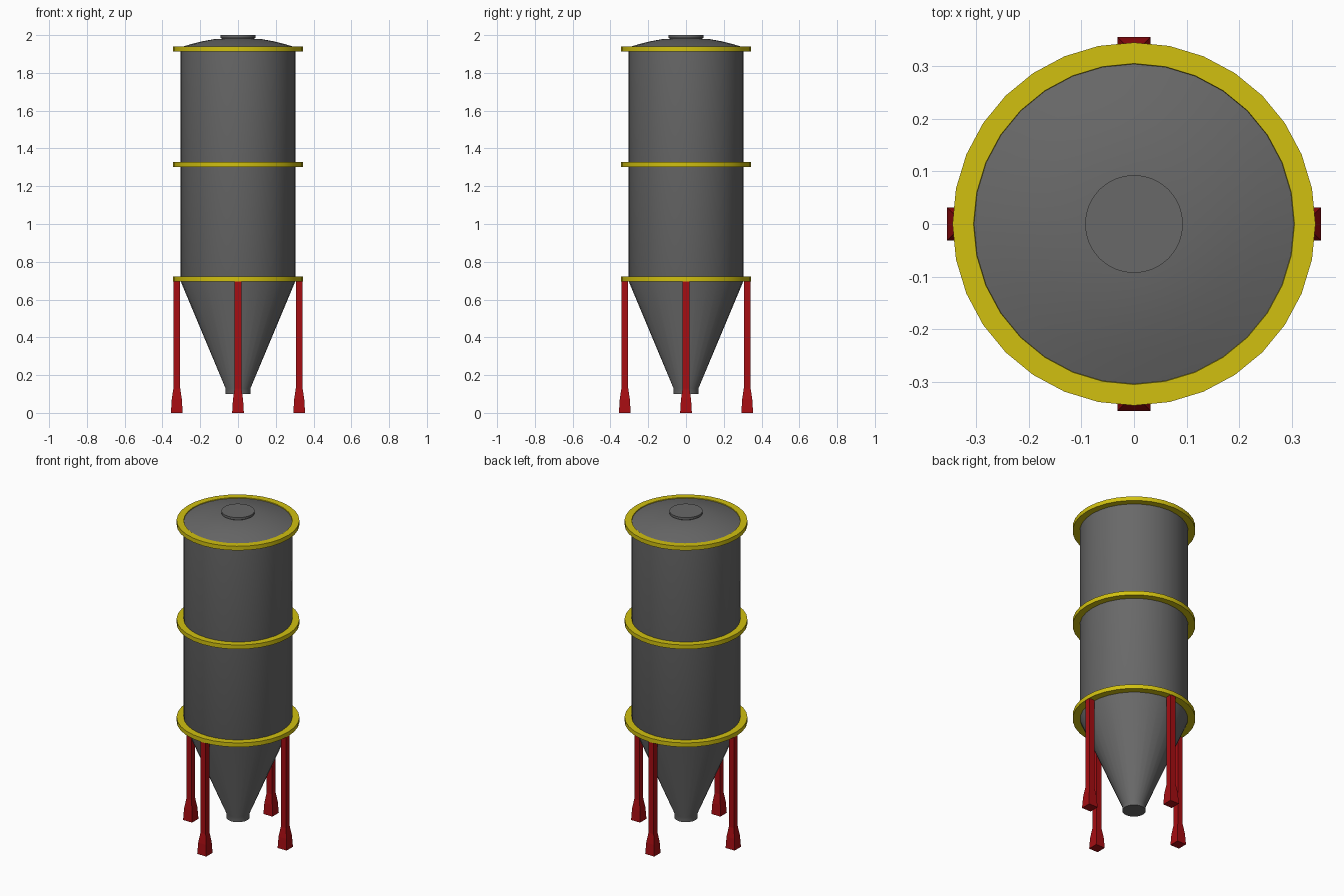
import bpy, bmesh
from math import cos, sin, pi, radians

if "Cube" in bpy.data.objects:
    bpy.data.objects.remove(bpy.data.objects["Cube"])

SEGMENTS = 32


def material(name, rgb):
    m = bpy.data.materials.new(name)
    m.diffuse_color = (*rgb, 1)
    m.use_nodes = True
    m.node_tree.nodes["Principled BSDF"].inputs["Base Color"].default_value = m.diffuse_color
    return m


grey = material("dark_grey", (0.14, 0.14, 0.14))
yellow = material("yellow", (0.64, 0.53, 0.005))
red = material("red", (0.38, 0.004, 0.006))


def finish(name, bm, mat):
    bmesh.ops.recalc_face_normals(bm, faces=bm.faces)
    mesh = bpy.data.meshes.new(name)
    bm.to_mesh(mesh)
    bm.free()
    mesh.materials.append(mat)
    obj = bpy.data.objects.new(name, mesh)
    bpy.context.collection.objects.link(obj)
    return obj


def smooth(obj):
    bpy.ops.object.select_all(action='DESELECT')
    obj.select_set(True)
    bpy.context.view_layer.objects.active = obj
    bpy.ops.object.shade_smooth_by_angle(angle=radians(30))


def lathe(name, profile, mat, ring=False):
    """Revolve (radius, z) points; a ring joins its ends, otherwise they are capped."""
    bm = bmesh.new()
    loops = [[bm.verts.new((r * cos(2 * pi * i / SEGMENTS), r * sin(2 * pi * i / SEGMENTS), z))
              for i in range(SEGMENTS)] for r, z in profile]
    pairs = list(zip(loops, loops[1:]))
    if ring:
        pairs.append((loops[-1], loops[0]))
    else:
        bm.faces.new(loops[0])
        bm.faces.new(loops[-1])
    for a, b in pairs:
        for i in range(SEGMENTS):
            j = (i + 1) % SEGMENTS
            bm.faces.new((a[i], a[j], b[j], b[i]))
    obj = finish(name, bm, mat)
    smooth(obj)


def leg(name, cx, cy):
    """Square post with a flared foot, stacked from (half width, z) sections."""
    bm = bmesh.new()
    previous = None
    for h, z in ((0.031, 0), (0.027, 0.07), (0.018, 0.13), (0.018, 0.70)):
        loop = [bm.verts.new((cx + sx * h, cy + sy * h, z))
                for sx, sy in ((-1, -1), (1, -1), (1, 1), (-1, 1))]
        if previous:
            for i in range(4):
                j = (i + 1) % 4
                bm.faces.new((previous[i], previous[j], loop[j], loop[i]))
        else:
            bm.faces.new(loop)
        previous = loop
    bm.faces.new(previous)
    finish(name, bm, red)


# Tank: outlet, hopper cone, cylinder and domed roof
lathe("silo_tank", [(0.066, 0.10), (0.066, 0.13), (0.305, 0.70), (0.305, 1.935),
                    (0.25, 1.952), (0.19, 1.967), (0.13, 1.978), (0.07, 1.982)], grey)

# Hatch on the roof
lathe("roof_hatch", [(0.085, 1.97), (0.085, 1.984), (0.093, 1.986), (0.093, 2.0)], grey)

# Flange rings
for label, z in (("lower", 0.708), ("middle", 1.315), ("top", 1.927)):
    lathe(label + "_flange", [(0.300, z - 0.013), (0.345, z - 0.013),
                              (0.345, z + 0.013), (0.305, z + 0.013)], yellow, ring=True)

# Four legs
for label, dx, dy in (("front", 0, -1), ("right", 1, 0), ("back", 0, 1), ("left", -1, 0)):
    leg(label + "_leg", dx * 0.324, dy * 0.324)
